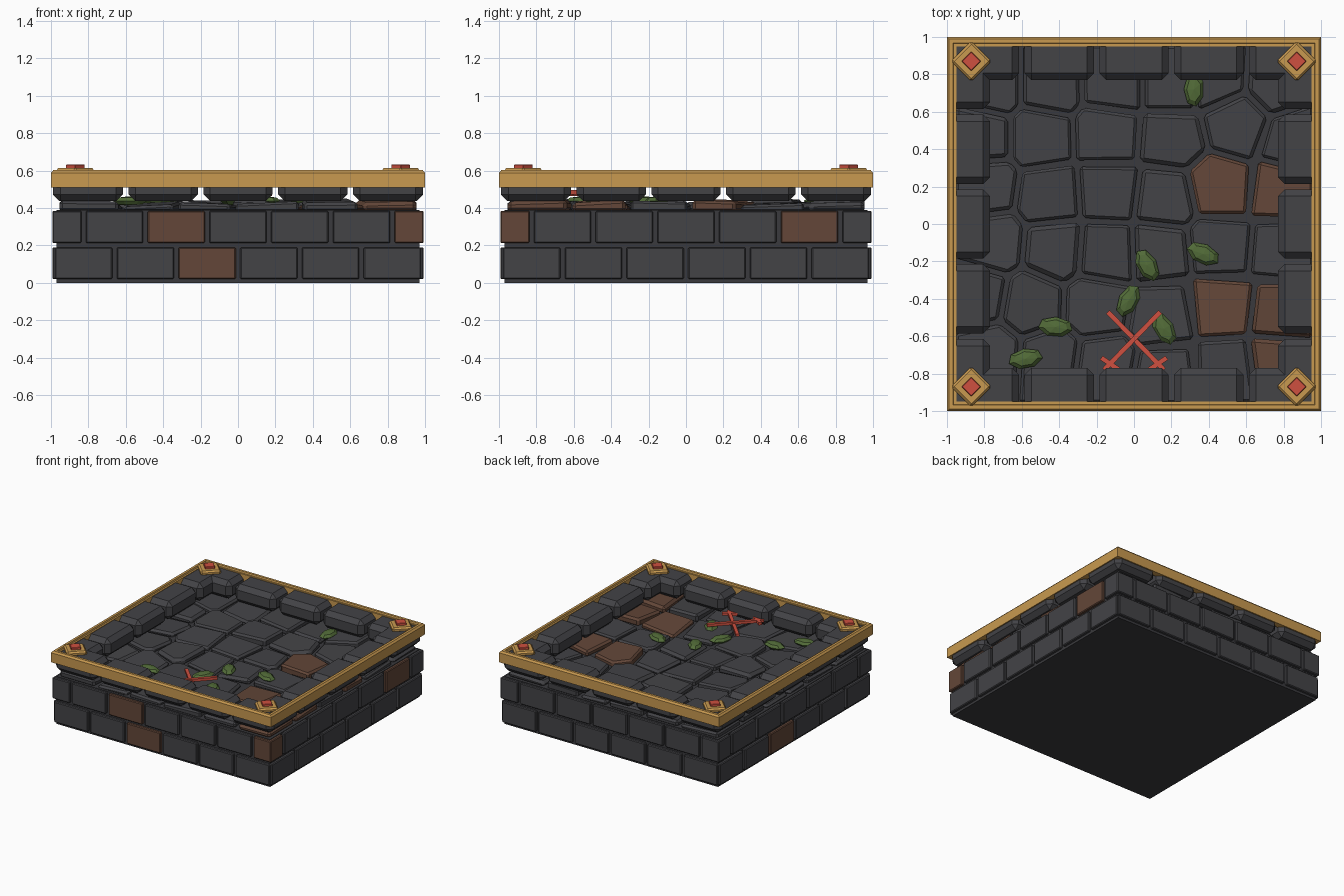
import bpy, bmesh, math, random
from mathutils import Vector, Matrix

if "Cube" in bpy.data.objects:
    bpy.data.objects.remove(bpy.data.objects["Cube"])

random.seed(4)


def material(name, rgb):
    m = bpy.data.materials.new(name)
    m.diffuse_color = (*rgb, 1)
    m.use_nodes = True
    m.node_tree.nodes["Principled BSDF"].inputs["Base Color"].default_value = m.diffuse_color
    return m


STONE = material("dark_stone", (0.056, 0.056, 0.062))
CORE = material("core_stone", (0.042, 0.042, 0.047))
BROWN = material("brown_stone", (0.125, 0.062, 0.04))
GOLD = material("gold", (0.58, 0.32, 0.08))
RED = material("red", (0.62, 0.08, 0.05))
MOSS = material("moss_green", (0.085, 0.15, 0.04))


def finish(name, bm, mat, bevel=0.0):
    bmesh.ops.recalc_face_normals(bm, faces=bm.faces)
    me = bpy.data.meshes.new(name)
    bm.to_mesh(me)
    bm.free()
    me.materials.append(mat)
    ob = bpy.data.objects.new(name, me)
    bpy.context.collection.objects.link(ob)
    if bevel:
        mod = ob.modifiers.new("bevel", "BEVEL")
        mod.width = bevel
        mod.segments = 1
        mod.limit_method = 'ANGLE'
        mod.angle_limit = math.radians(25)
    return ob


def box(name, lo, hi, mat, bevel=0.0, matrix=Matrix()):
    lo, hi = Vector(lo), Vector(hi)
    bm = bmesh.new()
    bmesh.ops.create_cube(bm, size=1)
    size = hi - lo
    bmesh.ops.transform(bm, verts=bm.verts, matrix=matrix @ Matrix.Translation((lo + hi) / 2)
                        @ Matrix.Diagonal((*size, 1)))
    return finish(name, bm, mat, bevel)


# Solid core of the platform
box("core", (-0.97, -0.97, 0), (0.97, 0.97, 0.39), CORE)

# Two brick courses and the floating rim blocks, repeated on four sides
PITCH = 0.33
BROWN_BRICKS = {(0, 0, 2), (0, 1, 2), (0, 1, 6), (1, 1, 0), (1, 1, 5), (3, 0, 2)}
for side in range(4):
    turn = Matrix.Rotation(side * math.pi / 2, 4, 'Z')
    for row, (z0, z1, start, count) in enumerate([(0.02, 0.19, -0.99, 6), (0.212, 0.385, -1.155, 7)]):
        for i in range(count):
            a = max(start + i * PITCH + 0.012, -0.993)
            b = min(start + (i + 1) * PITCH - 0.012, 0.993)
            mat = BROWN if (side, row, i) in BROWN_BRICKS else STONE
            box("brick", (a, -0.993, z0), (b, -0.93, z1), mat, 0.006, turn)
    for i in range(5):
        c = -0.8 + 0.4 * i
        box("rim_block", (c - 0.185, -0.99, 0.437), (c + 0.185, -0.77, 0.585), STONE, 0.036, turn)


# Floor slabs: cells around the seed points, separated by narrow gaps
def clip(poly, p, n):
    out = []
    for a, b in zip(poly, poly[1:] + poly[:1]):
        da, db = (a - p).dot(n), (b - p).dot(n)
        if da <= 0:
            out.append(a)
        if da * db < 0:
            out.append(a.lerp(b, da / (da - db)))
    return out


def tidy(poly, d=0.055):
    out = []
    for p in poly:
        if not out or (p - out[-1]).length > d:
            out.append(p)
    if (out[0] - out[-1]).length < d:
        out.pop()
    return out


ROWS = [
    [(-.76, .74), (-.45, .74), (-.11, .75), (.2, .75), (.44, .77), (.76, .75)],
    [(-.82, .47), (-.5, .47), (-.15, .48), (.2, .46), (.55, .54), (.86, .45)],
    [(-.8, .2), (-.45, .15), (-.14, .17), (.17, .13), (.45, .19), (.79, .17)],
    [(-.76, -.1), (-.42, -.13), (-.15, -.15), (.14, -.14), (.45, -.11), (.8, -.14)],
    [(-.84, -.38), (-.55, -.43), (-.2, -.44), (.15, -.5), (.46, -.44), (.8, -.48)],
    [(-.77, -.7), (-.45, -.72), (-.16, -.76), (.16, -.82), (.48, -.78), (.78, -.74)],
]
BROWN_SLABS = {(2, 4), (2, 5), (4, 4), (4, 5), (5, 5)}
seeds = [Vector(p) for r in ROWS for p in r]
for k, s in enumerate(seeds):
    poly = [Vector(p) for p in ((-.955, -.955), (.955, -.955), (.955, .955), (-.955, .955))]
    for t in seeds:
        if t is not s:
            n = (t - s).normalized()
            poly = clip(poly, (s + t) / 2 - n * 0.014, n)
    poly = tidy(poly)
    top = random.uniform(0.418, 0.442)
    tx, ty = random.uniform(-.06, .06), random.uniform(-.06, .06)
    bm = bmesh.new()
    low = [bm.verts.new((p.x, p.y, 0.38)) for p in poly]
    high = [bm.verts.new((p.x, p.y, top + (p.x - s.x) * tx + (p.y - s.y) * ty)) for p in poly]
    bm.faces.new(low[::-1])
    bm.faces.new(high)
    for i in range(len(poly)):
        j = (i + 1) % len(poly)
        bm.faces.new((low[i], low[j], high[j], high[i]))
    finish("floor_slab", bm, BROWN if divmod(k, 6) in BROWN_SLABS else STONE,
           random.uniform(0.012, 0.022))

# Gold frame: stepped profile swept around the square
profile = [(1.0, 0.51), (1.0, 0.588), (0.988, 0.602), (0.968, 0.602),
           (0.964, 0.59), (0.95, 0.59), (0.95, 0.51)]
bm = bmesh.new()
rings = [[bm.verts.new((sx * r, sy * r, z)) for r, z in profile]
         for sx, sy in ((-1, -1), (1, -1), (1, 1), (-1, 1))]
for a, b in zip(rings, rings[1:] + rings[:1]):
    for i in range(len(profile)):
        j = (i + 1) % len(profile)
        bm.faces.new((a[i], b[i], b[j], a[j]))
finish("gold_frame", bm, GOLD)


# Diamond plates with red gems on the corners
def diamond(name, x, y, r, z0, z1, mat, bevel):
    h = r / math.sqrt(2)
    m = Matrix.Translation((x, y, 0)) @ Matrix.Rotation(math.pi / 4, 4, 'Z')
    box(name, (-h, -h, z0), (h, h, z1), mat, bevel, m)


for x in (-0.87, 0.87):
    for y in (-0.87, 0.87):
        diamond("corner_plate", x, y, 0.108, 0.575, 0.614, GOLD, 0.012)
        diamond("corner_gem", x, y, 0.052, 0.60, 0.632, RED, 0.003)

# Moss tufts: flattened low-poly blobs
for x, y, deg in [(.32, .72, 90), (.07, -.22, -60), (.37, -.16, -25), (-.03, -.41, 62),
                  (-.42, -.55, -5), (-.58, -.72, 10), (.16, -.56, -60)]:
    bm = bmesh.new()
    bmesh.ops.create_uvsphere(bm, u_segments=7, v_segments=4, radius=1)
    bmesh.ops.transform(bm, verts=bm.verts, matrix=Matrix.Translation((x, y, 0.437))
                        @ Matrix.Rotation(math.radians(deg), 4, 'Z')
                        @ Matrix.Diagonal((0.094, 0.054, 0.026, 1)))
    finish("moss_tuft", bm, MOSS)


# Crossed red blades with guards
def bar(name, a, b, z, w=0.026):
    a, b = Vector(a), Vector(b)
    d, c = b - a, (a + b) / 2
    m = Matrix.Translation((c.x, c.y, z)) @ Matrix.Rotation(math.atan2(d.y, d.x), 4, 'Z')
    box(name, (-d.length / 2, -w / 2, -0.011), (d.length / 2, w / 2, 0.011), RED, 0, m)


for s, z in ((1, 0.474), (-1, 0.484)):
    bar("crossed_blade", (-0.14 * s, -0.47), (0.16 * s, -0.78), z)
    bar("blade_guard", (0.08 * s, -0.78), (0.175 * s, -0.715), z)
